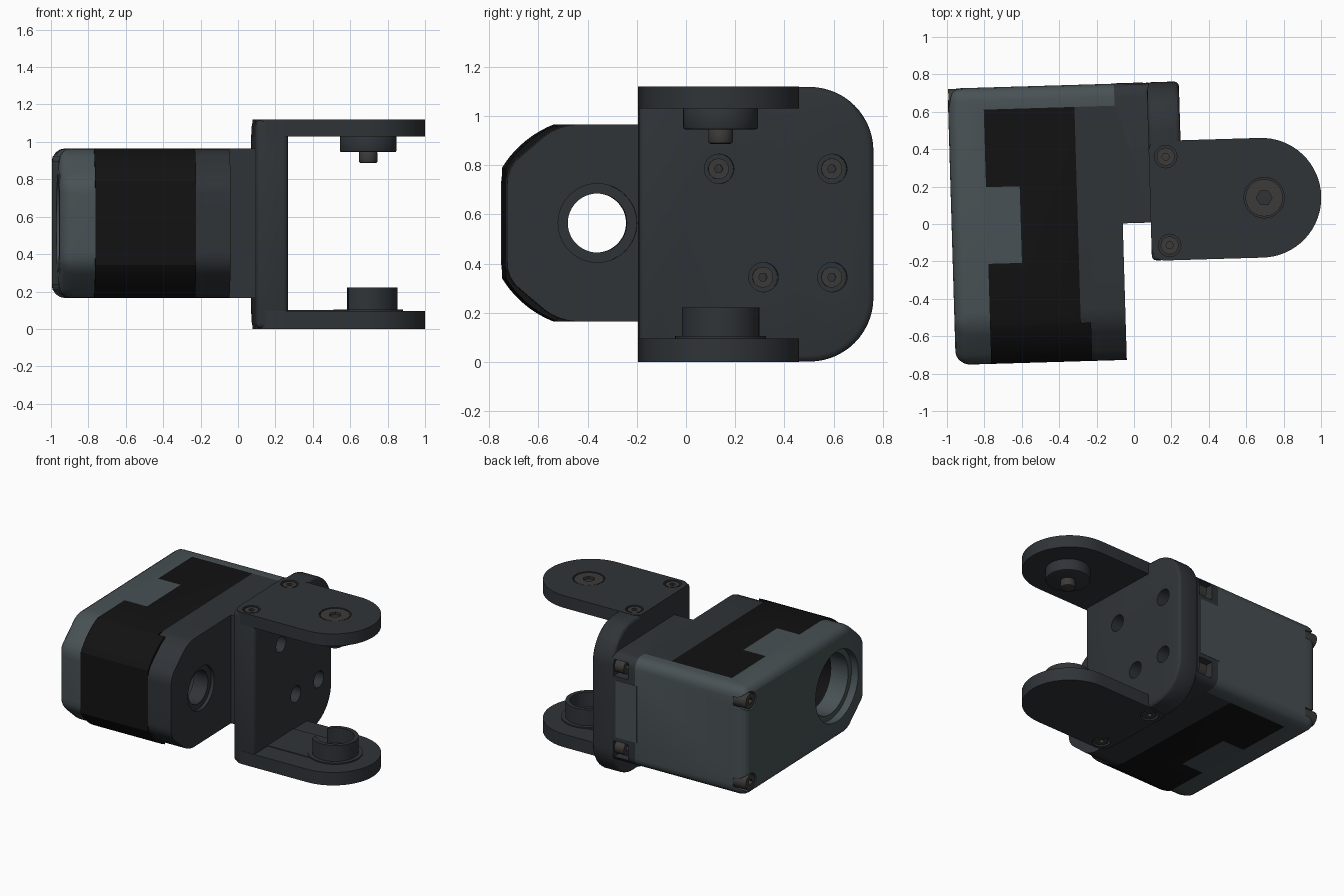
import bpy, bmesh
from math import sin, cos, pi, radians, tan, acos
from mathutils import Matrix, Vector

if "Cube" in bpy.data.objects:
    bpy.data.objects.remove(bpy.data.objects["Cube"])

def material(name, c):
    m = bpy.data.materials.new(name)
    m.diffuse_color = (*c, 1)
    m.use_nodes = True
    m.node_tree.nodes["Principled BSDF"].inputs["Base Color"].default_value = m.diffuse_color
    return m

LIGHT = material("slate", (.065, .083, .09))
DARK = material("charcoal", (.029, .034, .039))
BLACK = material("black", (.006, .006, .006))
STEEL = material("dark_steel", (.045, .043, .041))

def place(axis, u, v, w):
    return (w, u, v) if axis == 'x' else (u, v, w)

def prism(name, pts, axis, a, b, mat=None):
    """Extrude a 2D outline along an axis: 'x' takes (y, z), 'z' takes (x, y)."""
    bm = bmesh.new()
    f = bm.faces.new([bm.verts.new(place(axis, u, v, a)) for u, v in pts])
    ext = bmesh.ops.extrude_face_region(bm, geom=[f])['geom']
    bmesh.ops.translate(bm, verts=[g for g in ext if isinstance(g, bmesh.types.BMVert)],
                        vec=place(axis, 0, 0, b - a))
    bmesh.ops.recalc_face_normals(bm, faces=bm.faces)
    me = bpy.data.meshes.new(name)
    bm.to_mesh(me)
    bm.free()
    o = bpy.data.objects.new(name, me)
    bpy.context.collection.objects.link(o)
    if mat:
        me.materials.append(mat)
    return o

def circle(c, r, n=40):
    return [(c[0] + r * cos(2 * pi * i / n), c[1] + r * sin(2 * pi * i / n)) for i in range(n)]

def cyl(name, c, r, axis, a, b, mat=None, n=40):
    return prism(name, circle(c, r, n), axis, a, b, mat)

def rect(u0, v0, u1, v1):
    return [(u0, v0), (u1, v0), (u1, v1), (u0, v1)]

def rounded(corners, n=10):
    """Outline with filleted corners given as (u, v, radius)."""
    out = []
    for i, (x, y, r) in enumerate(corners):
        p = Vector((x, y))
        if r == 0:
            out.append((x, y))
            continue
        d0 = (Vector(corners[i - 1][:2]) - p).normalized()
        d1 = (Vector(corners[(i + 1) % len(corners)][:2]) - p).normalized()
        half = acos(max(-1, min(1, d0.dot(d1)))) / 2
        c = p + (d0 + d1).normalized() * (r / sin(half))
        s, e = p + d0 * (r / tan(half)) - c, p + d1 * (r / tan(half)) - c
        turn = s.angle_signed(e)
        for k in range(n + 1):
            t = -turn * k / n
            out.append((c.x + s.x * cos(t) - s.y * sin(t), c.y + s.x * sin(t) + s.y * cos(t)))
    return out

def apply_mod(o, m):
    bpy.context.view_layer.objects.active = o
    bpy.ops.object.modifier_apply(modifier=m.name)

def boolean(o, cutter, op='DIFFERENCE', keep=False):
    m = o.modifiers.new("bool", 'BOOLEAN')
    m.operation, m.object, m.solver = op, cutter, 'EXACT'
    apply_mod(o, m)
    if not keep:
        bpy.data.objects.remove(cutter)

def bevel(o, w, seg=4, angle=35):
    m = o.modifiers.new("bevel", 'BEVEL')
    m.width, m.segments, m.angle_limit = w, seg, radians(angle)
    m.limit_method = 'ANGLE'
    apply_mod(o, m)

def screw(name, c, r, axis, base, top):
    """Round head with a hex socket in the face at 'top'."""
    o = cyl(name, c, r, axis, base, top, STEEL, 28)
    d = .03 if top > base else -.03
    boolean(o, cyl("socket", c, r * .42, axis, top - d, top + d, n=6))
    return o

# ---- motor housing: one shape, split into three coloured shells ----
ZC, HY = .565, -.358
arc = [(HY + .43 * cos(radians(a)), .43 * sin(radians(a)))
       for a in [111.6 + 3.7 * i for i in range(11)]]
back = [(.753, .165), (.753, .965)]
round_front = back + [(y, ZC + z) for y, z in arc] + [(y, ZC - z) for y, z in reversed(arc)]
flat = [arc[0], arc[-1]]
cham_front = back + [(y, ZC + z) for y, z in flat] + [(y, ZC - z) for y, z in reversed(flat)]
LUGS = [ZC - .3, ZC + .3]

shells = {
    "housing_middle": (round_front, BLACK, [
        (-.785, -.9), (-.245, -.9), (-.245, -.52), (-.30, -.52), (-.30, .635), (-.785, .635),
        (-.785, .22), (-.605, .22), (-.605, -.19), (-.785, -.19)]),
    "housing_left_shell": (cham_front, LIGHT, [
        (-1.1, -.9), (-.785, -.9), (-.785, -.19), (-.605, -.19), (-.605, .22), (-.785, .22),
        (-.785, .635), (-.085, .635), (-.085, .9), (-1.1, .9)]),
    "housing_right_cap": (cham_front, DARK, [
        (-.245, -.9), (-.06, -.9), (-.06, .005), (.1, .005), (.1, .9), (-.085, .9),
        (-.085, .635), (-.30, .635), (-.30, -.52), (-.245, -.52)]),
}
for name, (outline, mat, region) in shells.items():
    o = prism(name, outline, 'x', -.975, .2, mat)
    bevel(o, .07)
    # stepped bore through the front half
    for r, a, b in ((.26, -1.1, -.92), (.22, -1, -.2), (.12, -.5, .3), (.16, -.085, .3)):
        boolean(o, cyl("bore", (HY, ZC), r, 'x', a, b, n=48))
    # screw pockets at the back corners and beside the bracket
    for z in LUGS:
        boolean(o, cyl("pocket", (.695, z), .066, 'x', -1.1, -.87, n=28))
        boolean(o, prism("slot", rect(.64, z - .06, .9, z + .06), 'x', -.03, .085))
    boolean(o, prism("region", region, 'z', -.5, 2), 'INTERSECT')

for i, z in enumerate(LUGS):
    screw(f"housing_corner_screw_{i}", (.695, z), .056, 'x', -.86, -.972)
    screw(f"housing_lug_screw_{i}", (.695, z), .05, 'x', .09, .01)
prism("housing_back_panel", rect(.70, ZC - .21, .755, ZC + .21), 'x', -.1, .07, LIGHT)

# ---- bracket plate ----
plate = prism("bracket_plate", rounded([(-.198, .002, 0), (.755, .002, .26),
              (.755, 1.118, .26), (-.198, 1.118, 0)], 14), 'x', .09, .262, DARK)
bevel(plate, .025, 3)
for i, (y, z) in enumerate(((.127, .785), (.587, .785), (.307, .345), (.587, .345))):
    boolean(plate, cyl("hole", (y, z), .06, 'x', .16, .4, n=28))
    screw(f"plate_screw_{i}", (y, z), .042, 'x', .15, .19)

# ---- bracket arms ----
CX, CY, R = .70, .12, .32
end = [(CX - .015 + R * cos(t), CY + R * sin(t))
       for t in [-pi / 2 + pi * i / 32 for i in range(33)]]
tail = [p for p in rounded([(.09, .44, .05), (.09, -.2, .07), (.5, -.2, 0), (.5, .44, 0)], 6)
        if p[0] < .4]
arm_shape = end + tail
ARM_SCREWS = [(.18, .355), (.187, -.12)]
for side, z0, z1, face, s in (("lower", 0, .096, 0, 1), ("upper", 1.03, 1.12, 1.12, -1)):
    arm = prism(f"{side}_arm", arm_shape, 'z', z0, z1, DARK)
    for i, c in enumerate(ARM_SCREWS):
        for o in (arm, plate):
            boolean(o, cyl("hole", c, .06, 'z', face - s * .05, face + s * .035, n=28))
        screw(f"{side}_arm_screw_{i}", c, .048, 'z', face + s * .05, face + s * .004)
    if side == "upper":
        boolean(arm, cyl("hole", (CX, CY), .108, 'z', 1.10, 1.2))

# ---- upper pivot ----
screw("upper_pivot_cap", (CX, CY), .1, 'z', 1.09, 1.117)
boss = cyl("upper_pivot_boss", (CX, CY), .152, 'z', .945, 1.035, DARK, 48)
bevel(boss, .01, 2)
pin = cyl("upper_pivot_pin", (CX, CY), .05, 'z', .887, .95, STEEL)
bevel(pin, .01, 2)

# ---- lower pivot: open ring on a thin raised pad ----
cyl("lower_pivot_pad", (CX, CY), .185, 'z', .09, .105, DARK, 48)
prism("lower_cable_pad", rect(.25, CY - .16, CX, CY + .16), 'z', .09, .101, DARK)
ring = cyl("lower_pivot_ring", (CX, CY), .157, 'z', .09, .222, DARK, 48)
boolean(ring, cyl("hole", (CX, CY), .128, 'z', .11, .4, n=48))
boolean(ring, prism("notch", rect(CX - .3, -.3, CX - .11, .5), 'z', .08, .4))

# ---- slight turn of the whole assembly, smooth shading ----
turn = Matrix.Rotation(radians(1.7), 4, 'Z')
for o in bpy.context.scene.objects:
    o.data.transform(turn)
bpy.ops.object.select_all(action='SELECT')
bpy.ops.object.shade_smooth_by_angle(angle=radians(30))
